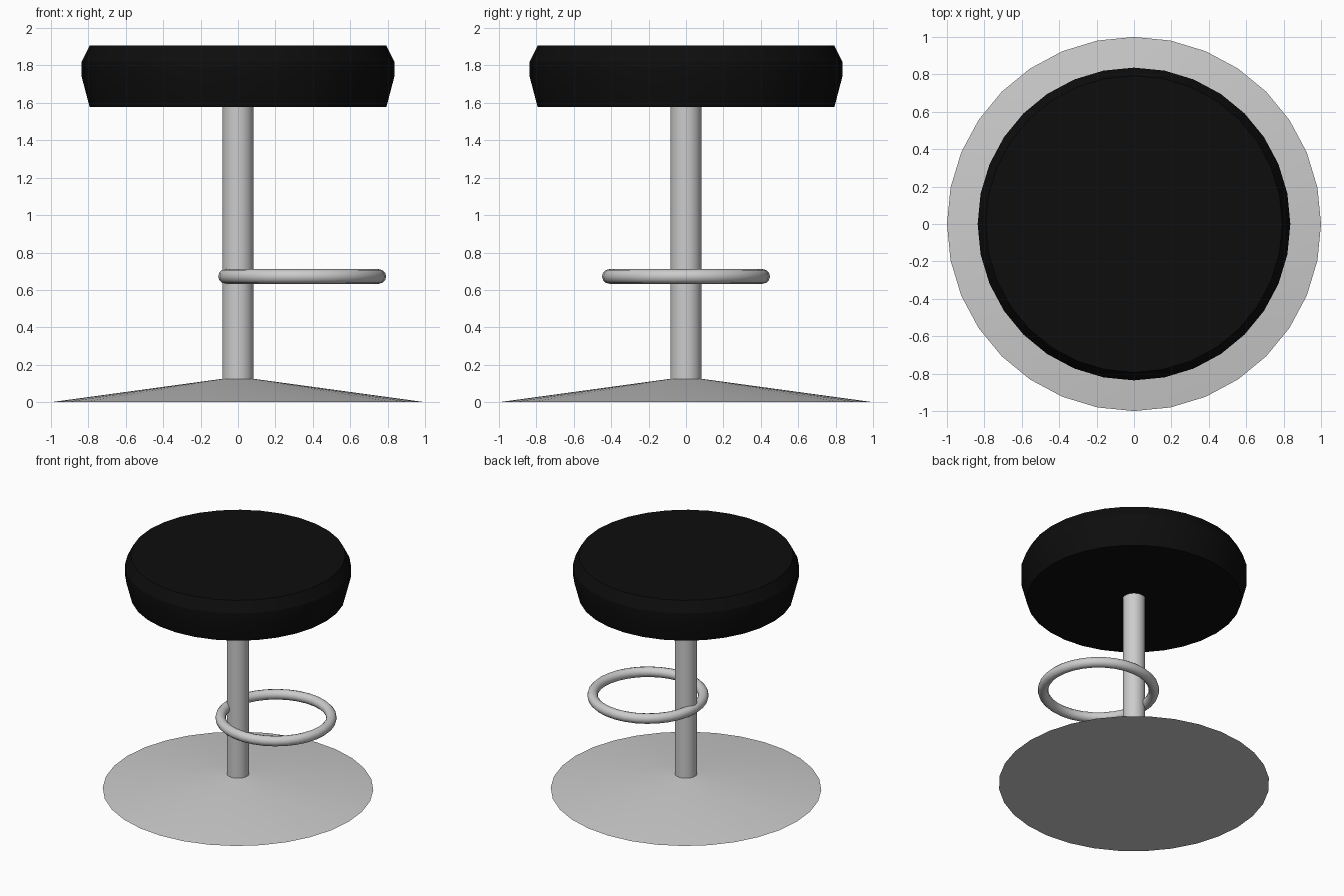
import bpy, math

if "Cube" in bpy.data.objects:
    bpy.data.objects.remove(bpy.data.objects["Cube"])

SIDES = 32


def lathe(name, profile):
    """Closed solid of revolution from (radius, z) pairs, bottom to top."""
    verts, faces = [], []
    for r, z in profile:
        for i in range(SIDES):
            a = 2 * math.pi * i / SIDES
            verts.append((r * math.cos(a), r * math.sin(a), z))
    for k in range(len(profile) - 1):
        for i in range(SIDES):
            j = (i + 1) % SIDES
            faces.append((k * SIDES + i, k * SIDES + j,
                          (k + 1) * SIDES + j, (k + 1) * SIDES + i))
    top = (len(profile) - 1) * SIDES
    faces.append(tuple(reversed(range(SIDES))))
    faces.append(tuple(range(top, top + SIDES)))
    mesh = bpy.data.meshes.new(name)
    mesh.from_pydata(verts, [], faces)
    obj = bpy.data.objects.new(name, mesh)
    bpy.context.collection.objects.link(obj)
    return obj


def smooth(obj, degrees):
    bpy.ops.object.select_all(action='DESELECT')
    obj.select_set(True)
    bpy.context.view_layer.objects.active = obj
    bpy.ops.object.shade_smooth_by_angle(angle=math.radians(degrees))


# Shallow conical floor base
base = lathe("base", [(1.0, 0.0), (0.083, 0.125)])
smooth(base, 30)

# Central post
post = lathe("post", [(0.083, 0.12), (0.083, 1.58)])
smooth(post, 30)

# Off-centre foot ring, its near side running through the post
bpy.ops.mesh.primitive_torus_add(location=(0.343, 0, 0.672), major_radius=0.41,
                                 minor_radius=0.039, major_segments=SIDES,
                                 minor_segments=12)
ring = bpy.context.object
ring.name = "foot_ring"
smooth(ring, 35)

# Padded black seat
seat = lathe("seat", [(0.793, 1.577), (0.836, 1.74), (0.836, 1.82), (0.793, 1.906)])
smooth(seat, 20)
black = bpy.data.materials.new("black_vinyl")
black.diffuse_color = (0.004, 0.004, 0.004, 1)
black.use_nodes = True
black.node_tree.nodes["Principled BSDF"].inputs["Base Color"].default_value = black.diffuse_color
seat.data.materials.append(black)
